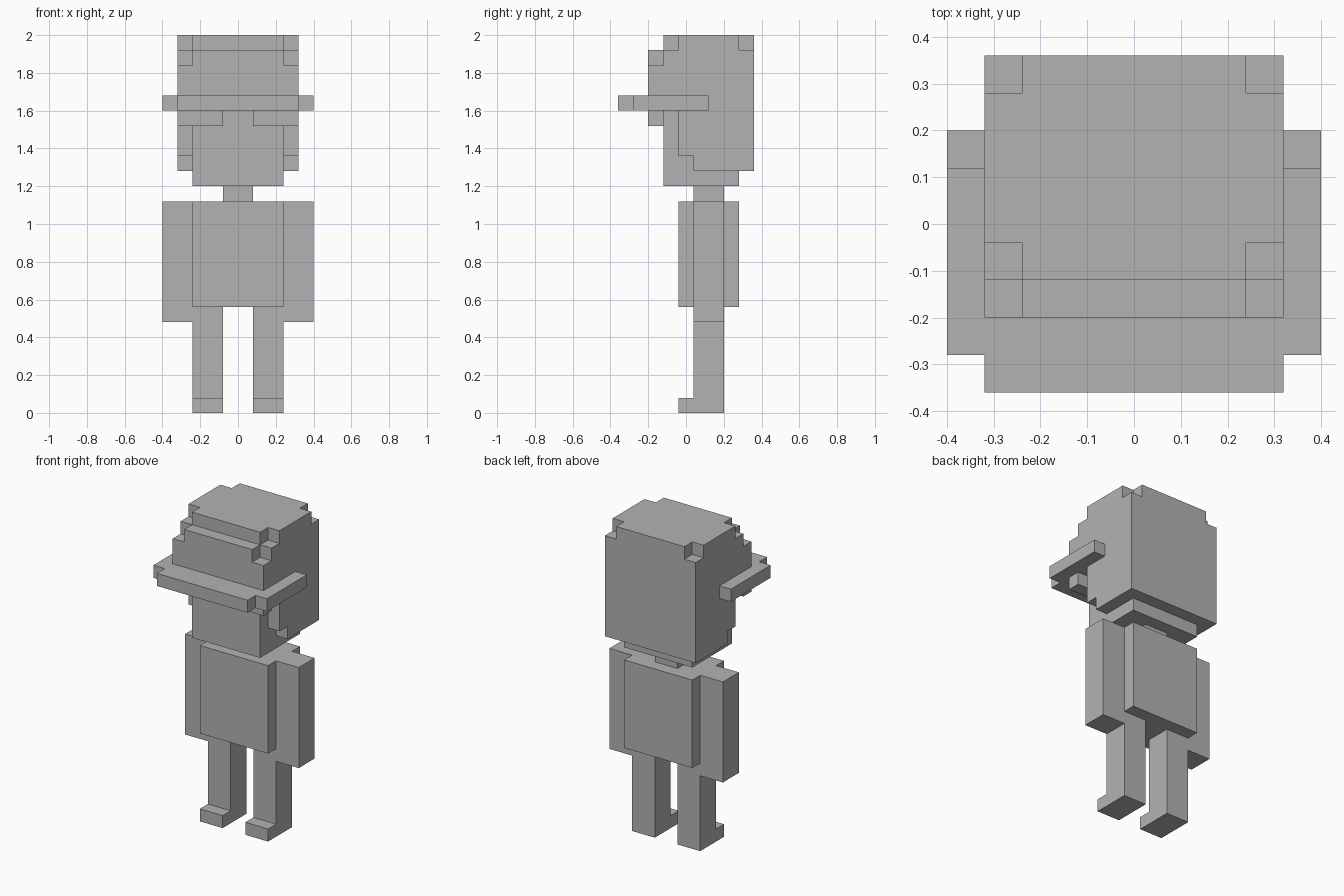
import bpy, bmesh
from itertools import product
from mathutils import Vector

old = bpy.data.objects.get("Cube")
if old:
    bpy.data.objects.remove(old)

U = 0.08                          # size of one block
ORIGIN = Vector((0, -4.5, 0))     # centres the depth

grey = bpy.data.materials.new("plain_grey")
grey.use_nodes = True
grey.diffuse_color = (0.45, 0.45, 0.45, 1)
grey.node_tree.nodes["Principled BSDF"].inputs["Base Color"].default_value = grey.diffuse_color


def cells(box):
    """All block cells within (x0, x1, y0, y1, z0, z1)."""
    x0, x1, y0, y1, z0, z1 = box
    return set(product(range(x0, x1), range(y0, y1), range(z0, z1)))


def mirrored(box):
    """A box and its twin across the middle plane."""
    return [box, (-box[1], -box[0], *box[2:])]


def part(name, solid, carved=()):
    """Build the outer skin of joined boxes, less the carved ones."""
    filled = set().union(*map(cells, solid)).difference(*map(cells, carved))
    bm = bmesh.new()
    for cell in filled:
        for axis, side in product(range(3), (0, 1)):
            step = [0, 0, 0]
            step[axis] = 2 * side - 1
            if tuple(c + s for c, s in zip(cell, step)) in filled:
                continue
            u, v = (axis + 1) % 3, (axis + 2) % 3
            ring = []
            for du, dv in ((0, 0), (1, 0), (1, 1), (0, 1)):
                p = Vector(cell)
                p[axis] += side
                p[u] += du
                p[v] += dv
                ring.append(bm.verts.new((p + ORIGIN) * U))
            bm.faces.new(ring if side else ring[::-1])
    bmesh.ops.remove_doubles(bm, verts=bm.verts, dist=U / 100)
    bmesh.ops.dissolve_limit(bm, angle_limit=0.01, verts=bm.verts, edges=bm.edges)
    mesh = bpy.data.meshes.new(name)
    bm.to_mesh(mesh)
    bm.free()
    mesh.materials.append(grey)
    bpy.context.collection.objects.link(bpy.data.objects.new(name, mesh))


# Limbs, each with its twin
leg, foot, arm = (1, 3, 5, 7, 0, 7), (1, 3, 4, 5, 0, 1), (3, 5, 5, 7, 6, 14)
for i, side in enumerate(("left", "right")):
    part(side + "_leg", [mirrored(leg)[i], mirrored(foot)[i]])
    part(side + "_arm", [mirrored(arm)[i]])

# Body and face
part("torso", [(-3, 3, 4, 8, 7, 14)])
part("neck", [(-1, 1, 5, 7, 14, 15)])
part("face", [(-3, 3, 3, 8, 15, 20)])

# Hair around the sides and back, with a parted fringe
part("hair",
     [(-4, 4, 5, 9, 16, 20), *mirrored((3, 4, 4, 5, 17, 20)), *mirrored((1, 4, 2, 3, 19, 20))],
     [(-3, 3, 3, 8, 15, 20)])

# Hat crown with stepped corners, and the brim wrapping its front
part("hat_crown",
     [(-4, 4, 2, 9, 20, 24), (-4, 4, 3, 9, 24, 25)],
     [*mirrored((3, 4, 2, 3, 23, 24)), *mirrored((3, 4, 3, 4, 24, 25)),
      *mirrored((3, 4, 8, 9, 24, 25))])
part("hat_brim", [(-4, 4, 0, 2, 20, 21), *mirrored((4, 5, 1, 6, 20, 21))])
